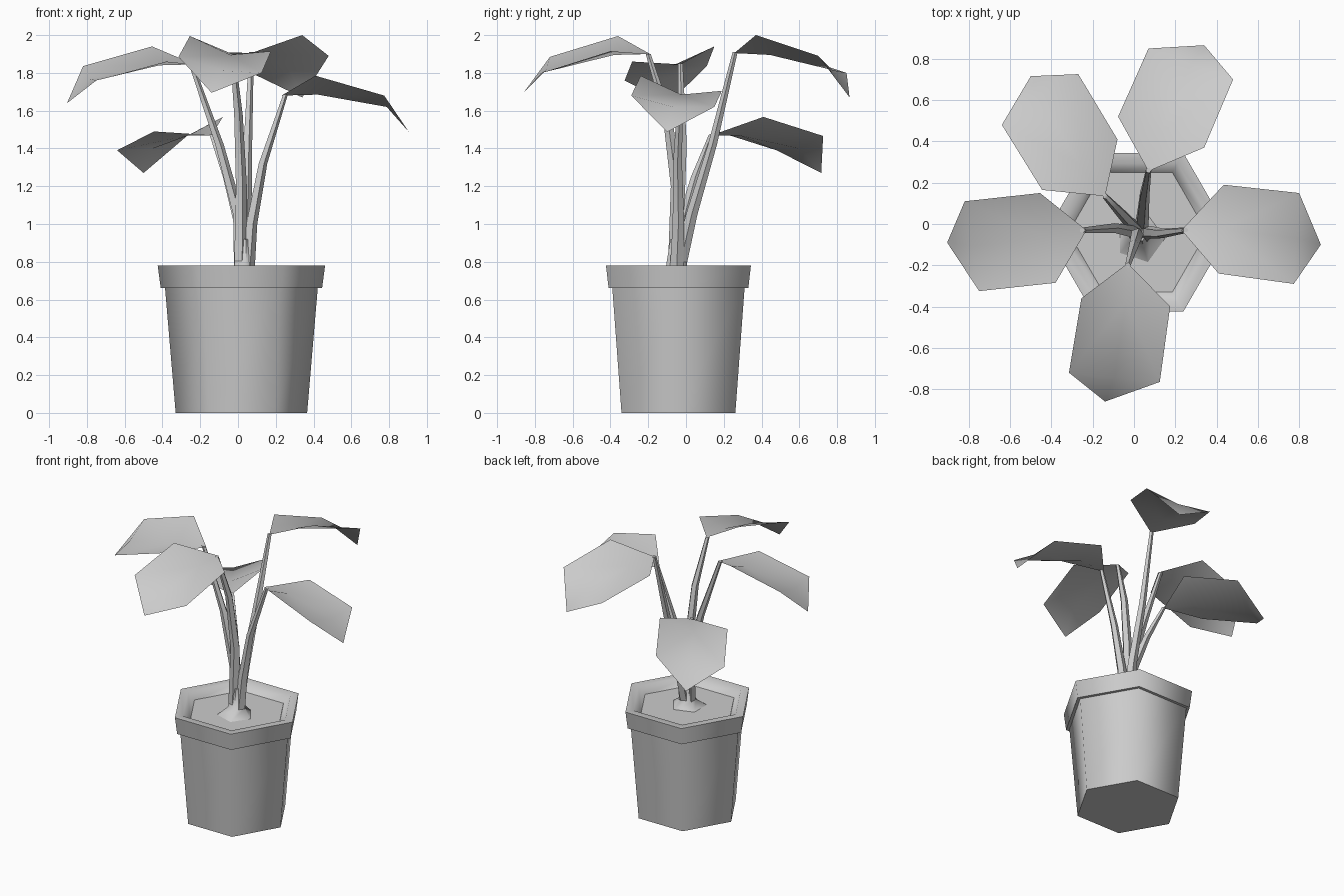
import bpy, math
from mathutils import Vector

PC = Vector((0.018, -0.04, 0))  # pot axis


def make(name, verts, faces, angle):
    me = bpy.data.meshes.new(name)
    me.from_pydata([tuple(v) for v in verts], [], faces)
    ob = bpy.data.objects.new(name, me)
    bpy.context.collection.objects.link(ob)
    bpy.ops.object.select_all(action='DESELECT')
    ob.select_set(True)
    bpy.context.view_layer.objects.active = ob
    bpy.ops.object.shade_smooth_by_angle(angle=math.radians(angle))
    return ob


def rings(name, path, sides, angle=65, caps=(True, True), phase=0.0):
    """Skin horizontal rings given as (x, y, z, radius)."""
    verts, faces = [], []
    for x, y, z, r in path:
        for i in range(sides):
            a = phase + 2 * math.pi * i / sides
            verts.append((x + r * math.cos(a), y + r * math.sin(a), z))
    for k in range(len(path) - 1):
        for i in range(sides):
            j = (i + 1) % sides
            faces.append((k * sides + i, k * sides + j,
                          (k + 1) * sides + j, (k + 1) * sides + i))
    if caps[0]:
        faces.append(tuple(reversed(range(sides))))
    if caps[1]:
        n = (len(path) - 1) * sides
        faces.append(tuple(range(n, n + sides)))
    return make(name, verts, faces, angle)


def leaf(name, base, left1, left2, tip, right2, right1, dip1=0.06, dip2=0.03):
    """Six-point outline folded along a sunken midrib."""
    p = [Vector(v) for v in (base, left1, left2, tip, right2, right1)]
    m1 = (p[1] + p[5]) / 2 - Vector((0, 0, dip1))
    m2 = (p[2] + p[4]) / 2 - Vector((0, 0, dip2))
    faces = [(0, 6, 1), (6, 7, 2, 1), (7, 3, 2),
             (0, 5, 6), (6, 5, 4, 7), (7, 4, 3)]
    return make(name, p + [m1, m2], faces, 65)


# Hexagonal pot: body, and rim with sloping inner wall down to the soil
rings("pot_body", [(PC.x, PC.y, 0, 0.348), (PC.x, PC.y, 0.67, 0.405)],
      6, caps=(True, False))
rings("pot_rim", [(PC.x, PC.y, z, r) for r, z in
                  ((0.39, 0.66), (0.427, 0.66), (0.443, 0.78),
                   (0.385, 0.78), (0.335, 0.725))], 6, caps=(False, False))
rings("soil", [(PC.x, PC.y, 0.72, 0.335), (PC.x, PC.y, 0.73, 0.335)], 6,
      caps=(False, True))

# Flared foot where the stems meet the soil
rings("stem_foot", [(0.03, -0.07, 0.73, 0.12), (0.027, -0.05, 0.78, 0.058),
                    (0.027, -0.04, 0.92, 0.045)], 5)

# Tapering stems
STEMS = {
    "left": [(0.01, -0.05, 0.75), (0.0, -0.04, 1.05), (-0.10, -0.02, 1.42), (-0.25, -0.03, 1.85)],
    "front": [(0.01, -0.06, 0.75), (0.015, -0.05, 1.20), (0.0, -0.10, 1.58), (-0.03, -0.20, 1.90)],
    "back": [(0.03, -0.04, 0.75), (0.04, 0.03, 1.05), (0.05, 0.14, 1.42), (0.07, 0.26, 1.91)],
    "right": [(0.05, -0.05, 0.75), (0.07, -0.04, 1.0), (0.13, -0.045, 1.32), (0.25, -0.03, 1.685)],
    "back_left": [(0.02, -0.05, 0.75), (0.005, -0.02, 1.0), (-0.06, 0.05, 1.25), (-0.14, 0.135, 1.475)],
}
for n, pts in STEMS.items():
    rings("stem_" + n, [(*p, r) for p, r in zip(pts, (0.038, 0.032, 0.025, 0.014))], 5)

# Broad leaves
leaf("leaf_front", (-0.03, -0.19, 1.90), (0.175, -0.40, 1.915), (0.125, -0.765, 1.80),
     (-0.14, -0.86, 1.695), (-0.315, -0.72, 1.885), (-0.255, -0.36, 1.995))
leaf("leaf_back", (0.07, 0.256, 1.905), (-0.077, 0.52, 1.91), (0.07, 0.85, 1.80),
     (0.34, 0.866, 1.67), (0.48, 0.70, 1.89), (0.34, 0.37, 2.0))
leaf("leaf_right", (0.23, -0.03, 1.68), (0.435, 0.19, 1.705), (0.80, 0.15, 1.62),
     (0.905, -0.10, 1.487), (0.774, -0.29, 1.68), (0.41, -0.24, 1.785))
leaf("leaf_left", (-0.23, -0.03, 1.845), (-0.38, -0.285, 1.86), (-0.75, -0.325, 1.76),
     (-0.905, -0.09, 1.64), (-0.82, 0.11, 1.836), (-0.455, 0.15, 1.94))
leaf("leaf_back_left", (-0.14, 0.135, 1.47), (-0.445, 0.165, 1.49), (-0.64, 0.48, 1.39),
     (-0.50, 0.716, 1.27), (-0.27, 0.726, 1.466), (-0.08, 0.41, 1.567))
